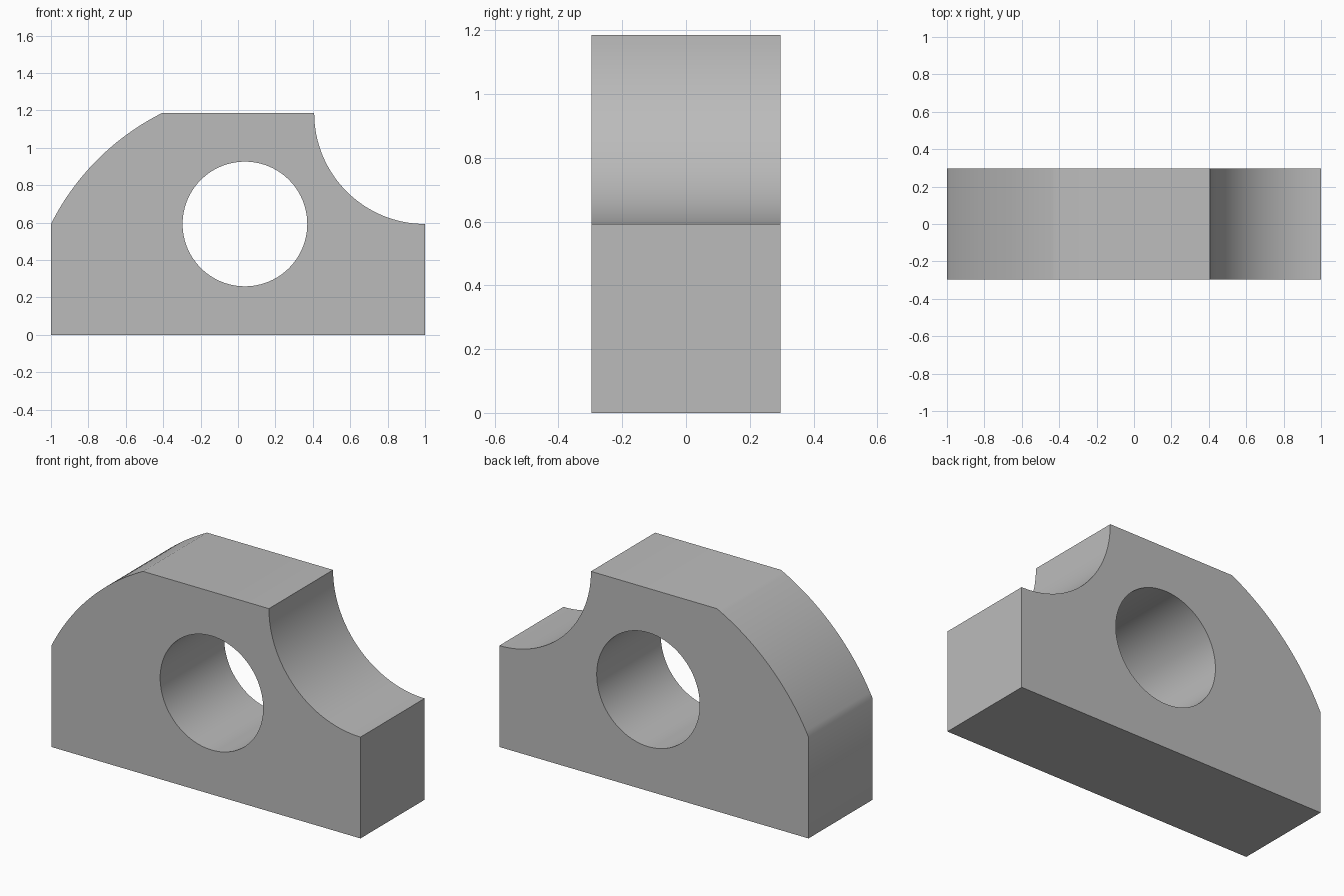
import bpy, bmesh, math

cube = bpy.data.objects.get("Cube")
if cube:
    bpy.data.objects.remove(cube, do_unlink=True)

UNIT = 2 / 54            # the block is 54 units long
LENGTH, HEIGHT, DEPTH = 54, 32, 16

grey = bpy.data.materials.new("plain grey")
grey.use_nodes = True
colour = (0.5, 0.5, 0.5, 1)
grey.diffuse_color = colour
grey.node_tree.nodes["Principled BSDF"].inputs["Base Color"].default_value = colour


def arc(cx, cz, radius, start, end, steps):
    """Points along an arc, angles in radians."""
    angles = [start + (end - start) * i / steps for i in range(steps + 1)]
    return [(cx + radius * math.cos(a), cz + radius * math.sin(a)) for a in angles]


def prism(name, outline, depth):
    """Extrude an x-z outline along y, centred on y = 0."""
    bm = bmesh.new()
    verts = [bm.verts.new(((x - LENGTH / 2) * UNIT, -depth * UNIT / 2, z * UNIT))
             for x, z in outline]
    face = bm.faces.new(verts)
    new = bmesh.ops.extrude_face_region(bm, geom=[face])["geom"]
    bmesh.ops.translate(bm, vec=(0, depth * UNIT, 0),
                        verts=[v for v in new if isinstance(v, bmesh.types.BMVert)])
    bmesh.ops.recalc_face_normals(bm, faces=bm.faces)
    mesh = bpy.data.meshes.new(name)
    bm.to_mesh(mesh)
    bm.free()
    mesh.materials.append(grey)
    obj = bpy.data.objects.new(name, mesh)
    bpy.context.collection.objects.link(obj)
    return obj


# Block outline: flat base, concave right corner, convex left shoulder
scoop = arc(LENGTH, HEIGHT, 16, -math.pi / 2, -math.pi, 32)
bulge_radius = 36
half = math.asin(8 * math.sqrt(2) / bulge_radius)
offset = bulge_radius * math.cos(half) / math.sqrt(2)
mid = math.radians(135)
shoulder = arc(8 + offset, 24 - offset, bulge_radius, mid - half, mid + half, 24)
block = prism("block", [(0, 0), (LENGTH, 0)] + scoop + shoulder, DEPTH)

# Round through hole
cutter = prism("hole_cutter", arc(28, 16, 9, 0, math.tau, 96)[:-1], DEPTH * 2)
cutter.hide_render = True
cut = block.modifiers.new("hole", "BOOLEAN")
cut.operation = "DIFFERENCE"
cut.solver = "EXACT"
cut.object = cutter
bpy.ops.object.select_all(action="DESELECT")
block.select_set(True)
bpy.context.view_layer.objects.active = block
bpy.ops.object.modifier_apply(modifier=cut.name)
bpy.data.objects.remove(cutter, do_unlink=True)

bpy.ops.object.shade_smooth_by_angle(angle=math.radians(30))
